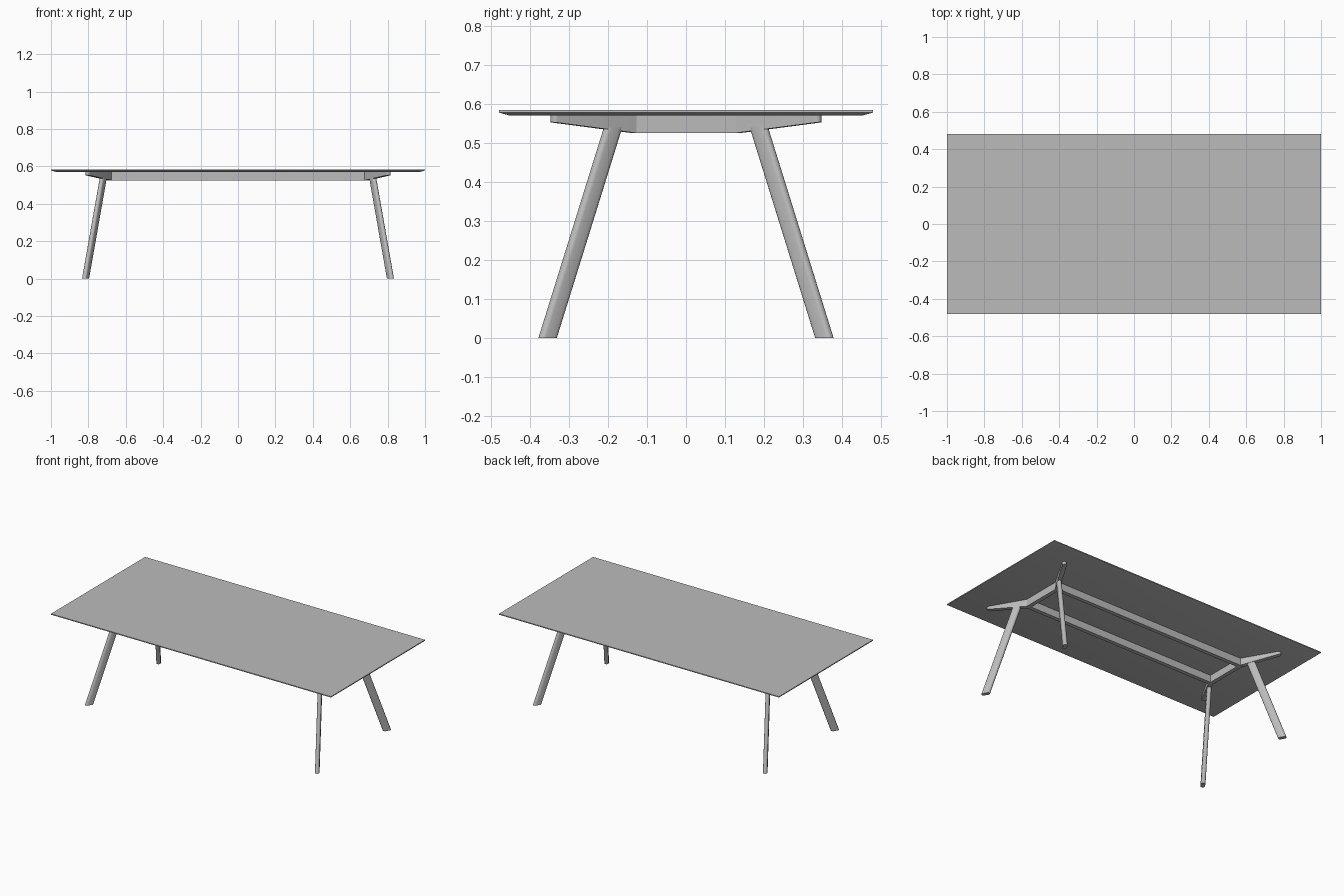
import bpy
import bmesh
from math import radians, pi, cos, sin
from mathutils import Vector

cube = bpy.data.objects.get("Cube")
if cube:
    bpy.data.objects.remove(cube)

grey = bpy.data.materials.new("Warm grey")
grey.use_nodes = True
GREY = (0.5, 0.5, 0.5, 1)
grey.diffuse_color = GREY
grey.node_tree.nodes["Principled BSDF"].inputs["Base Color"].default_value = GREY

TOP_Z, UNDER_Z, FRAME_Z = 0.584, 0.571, 0.525
THICK = 0.026
CORNER = Vector((0.685, 0.13))      # frame corner, where an arm starts
ARM_TIP = Vector((0.803, 0.335))    # centre of the arm's round end
LEG_TOP = Vector((0.72, 0.187))
LEG_FOOT = Vector((0.815, 0.355))


def loft(name, *rings):
    """Skin equal-length rings of points and cap both ends."""
    bm = bmesh.new()
    loops = [[bm.verts.new(p) for p in ring] for ring in rings]
    n = len(rings[0])
    for low, high in zip(loops, loops[1:]):
        for i in range(n):
            j = (i + 1) % n
            bm.faces.new((low[i], low[j], high[j], high[i]))
    bm.faces.new(loops[0])
    bm.faces.new(loops[-1])
    bmesh.ops.recalc_face_normals(bm, faces=bm.faces)
    mesh = bpy.data.meshes.new(name)
    bm.to_mesh(mesh)
    bm.free()
    mesh.materials.append(grey)
    obj = bpy.data.objects.new(name, mesh)
    bpy.context.collection.objects.link(obj)
    bpy.ops.object.select_all(action='DESELECT')
    obj.select_set(True)
    bpy.context.view_layer.objects.active = obj
    bpy.ops.object.shade_smooth_by_angle(angle=radians(30))
    return obj


def rectangle(x, y, z):
    return [(-x, -y, z), (x, -y, z), (x, y, z), (-x, y, z)]


def half_round(centre, axis, radius, steps=8):
    """Half circle around centre, bulging along axis."""
    side = Vector((axis.y, -axis.x))
    return [centre + radius * (side * cos(a) + axis * sin(a))
            for a in (pi * i / steps for i in range(steps + 1))]


def place(points, height, sx, sy):
    return [(p.x * sx, p.y * sy, height(p)) for p in points]


# Thin top with a chamfered underside
loft("table_top", rectangle(0.975, 0.455, UNDER_Z),
     rectangle(1, 0.48, 0.578), rectangle(1, 0.48, TOP_Z))

# Mitred rectangular frame below the top
h = THICK / 2
outer, inner = CORNER + Vector((h, h)), CORNER - Vector((h, h))
for s, side in ((-1, "front"), (1, "back")):
    beam = [Vector((-outer.x, s * outer.y)), Vector((outer.x, s * outer.y)),
            Vector((inner.x, s * inner.y)), Vector((-inner.x, s * inner.y))]
    loft(side + "_long_beam", *(place(beam, lambda p: z, 1, 1) for z in (FRAME_Z, UNDER_Z)))
for s, side in ((-1, "right"), (1, "left")):
    beam = [Vector((s * outer.x, -outer.y)), Vector((s * outer.x, outer.y)),
            Vector((s * inner.x, inner.y)), Vector((s * inner.x, -inner.y))]
    loft(side + "_cross_beam", *(place(beam, lambda p: z, 1, 1) for z in (FRAME_Z, UNDER_Z)))

# Tapered arms with round tips
axis = (ARM_TIP - CORNER).normalized()
normal = Vector((-axis.y, axis.x))
arm = half_round(ARM_TIP, axis, h) + [CORNER + normal * h, CORNER - normal * h]
reach = (ARM_TIP - CORNER).length


def arm_bottom(p):
    return FRAME_Z + 0.027 * max(0, (p - CORNER).dot(axis)) / reach


# Splayed legs with rounded narrow edges
def leg_section(centre):
    offset = axis * 0.013
    r = 0.0125
    return half_round(centre + offset, axis, r) + half_round(centre - offset, -axis, r)


for sx, x_name in ((-1, "right"), (1, "left")):
    for sy, y_name in ((-1, "front"), (1, "back")):
        tag = y_name + "_" + x_name
        loft(tag + "_arm", place(arm, arm_bottom, sx, sy),
             place(arm, lambda p: UNDER_Z, sx, sy))
        loft(tag + "_leg", place(leg_section(LEG_FOOT), lambda p: 0, sx, sy),
             place(leg_section(LEG_TOP), lambda p: 0.54, sx, sy))
